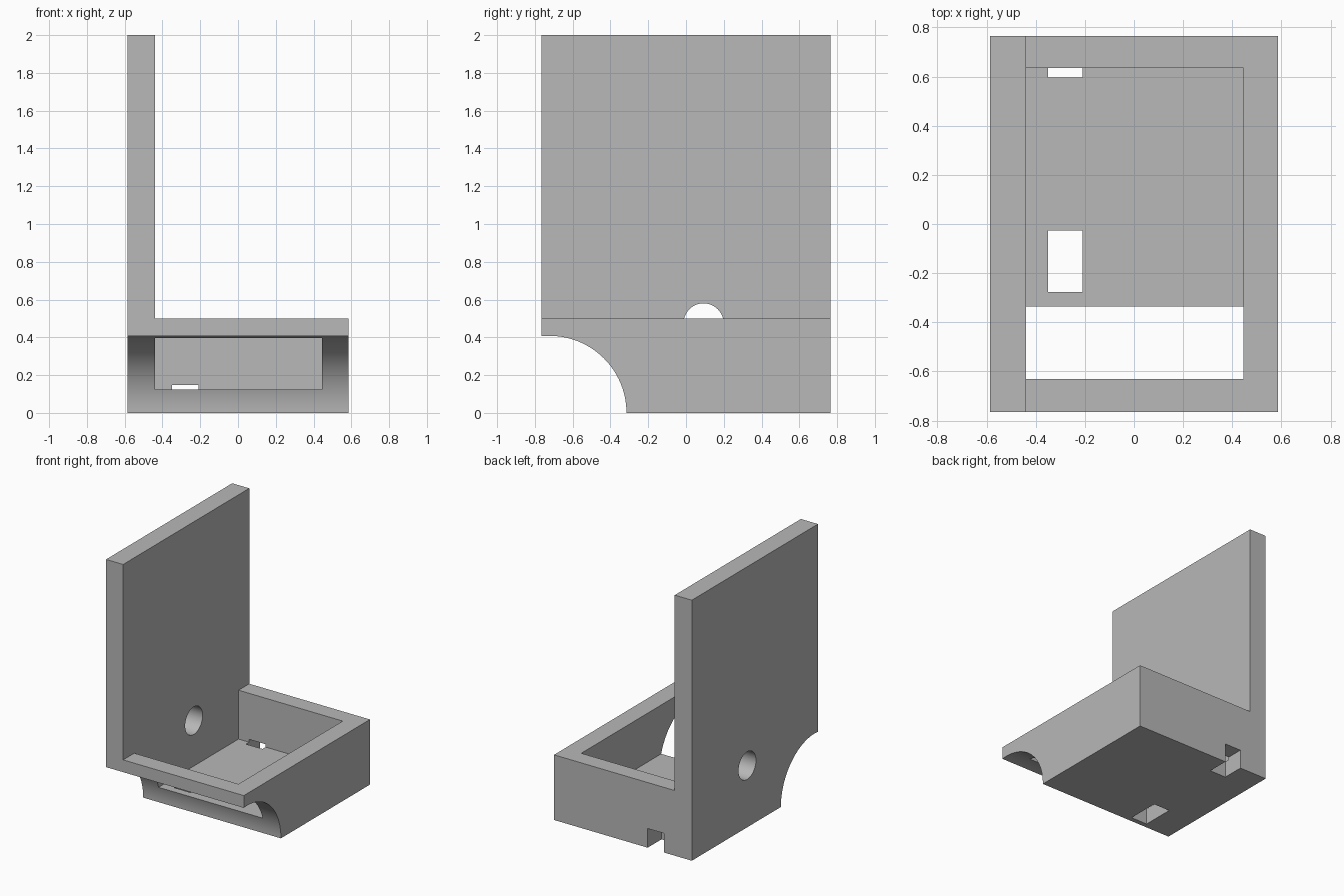
import bpy
import bmesh
import math
from mathutils import Matrix, Vector

default = bpy.data.objects.get("Cube")
if default:
    bpy.data.objects.remove(default, do_unlink=True)

# Overall sizes
HALF_X, HALF_Y = 0.585, 0.765
BASE_TOP, WALL_TOP = 0.5, 2.0
WALL_INNER, FLOOR = -0.44, 0.125

grey = bpy.data.materials.new("plain grey")
grey.use_nodes = True
colour = (0.48, 0.48, 0.48, 1)
grey.diffuse_color = colour
grey.node_tree.nodes["Principled BSDF"].inputs["Base Color"].default_value = colour


def make_object(name, bm):
    bmesh.ops.recalc_face_normals(bm, faces=bm.faces)
    mesh = bpy.data.meshes.new(name)
    bm.to_mesh(mesh)
    bm.free()
    mesh.materials.append(grey)
    obj = bpy.data.objects.new(name, mesh)
    bpy.context.scene.collection.objects.link(obj)
    return obj


def box(name, low, high):
    low, high = Vector(low), Vector(high)
    bm = bmesh.new()
    place = Matrix.Translation((low + high) / 2) @ Matrix.Diagonal((*(high - low), 1))
    bmesh.ops.create_cube(bm, size=1, matrix=place)
    return make_object(name, bm)


def cylinder_x(name, centre, radius, length, sides):
    bm = bmesh.new()
    place = Matrix.Translation(centre) @ Matrix.Rotation(math.pi / 2, 4, "Y")
    bmesh.ops.create_cone(bm, cap_ends=True, segments=sides, radius1=radius,
                          radius2=radius, depth=length, matrix=place)
    return make_object(name, bm)


# L-shaped body: low base with a tall side wall
profile = [(-HALF_X, 0), (HALF_X, 0), (HALF_X, BASE_TOP),
           (WALL_INNER, BASE_TOP), (WALL_INNER, WALL_TOP), (-HALF_X, WALL_TOP)]
bm = bmesh.new()
face = bm.faces.new([bm.verts.new((x, -HALF_Y, z)) for x, z in profile])
extruded = bmesh.ops.extrude_face_region(bm, geom=[face])["geom"]
bmesh.ops.translate(bm, vec=(0, 2 * HALF_Y, 0),
                    verts=[v for v in extruded if isinstance(v, bmesh.types.BMVert)])
bracket = make_object("tray_bracket", bm)

# Cutters: tray cavity, rounded front recess, wall hole, floor and back slots
cutters = [
    box("cavity_cutter", (WALL_INNER, -0.63, FLOOR), (0.445, 0.635, 0.7)),
    cylinder_x("recess_cutter", (0, -0.723, 0), 0.408, 1.6, 128),
    cylinder_x("hole_cutter", (-0.5, 0.093, 0.474), 0.106, 0.4, 64),
    box("floor_slot_cutter", (-0.35, -0.277, -0.1), (-0.21, -0.027, 0.2)),
    box("back_slot_cutter", (-0.35, 0.597, -0.1), (-0.21, 0.9, 0.147)),
]
for cutter in cutters:
    cutter.hide_render = True
    cut = bracket.modifiers.new(cutter.name, "BOOLEAN")
    cut.operation = "DIFFERENCE"
    cut.solver = "EXACT"
    cut.object = cutter

# Bake the cuts and drop the cutters
bpy.context.view_layer.update()
evaluated = bracket.evaluated_get(bpy.context.evaluated_depsgraph_get())
finished = bpy.data.meshes.new_from_object(evaluated)
bracket.modifiers.clear()
bracket.data = finished
for cutter in cutters:
    bpy.data.objects.remove(cutter, do_unlink=True)

# Smooth the curved cuts, keep corners sharp
bpy.ops.object.select_all(action="DESELECT")
bracket.select_set(True)
bpy.context.view_layer.objects.active = bracket
bpy.ops.object.shade_smooth_by_angle(angle=math.radians(30))
